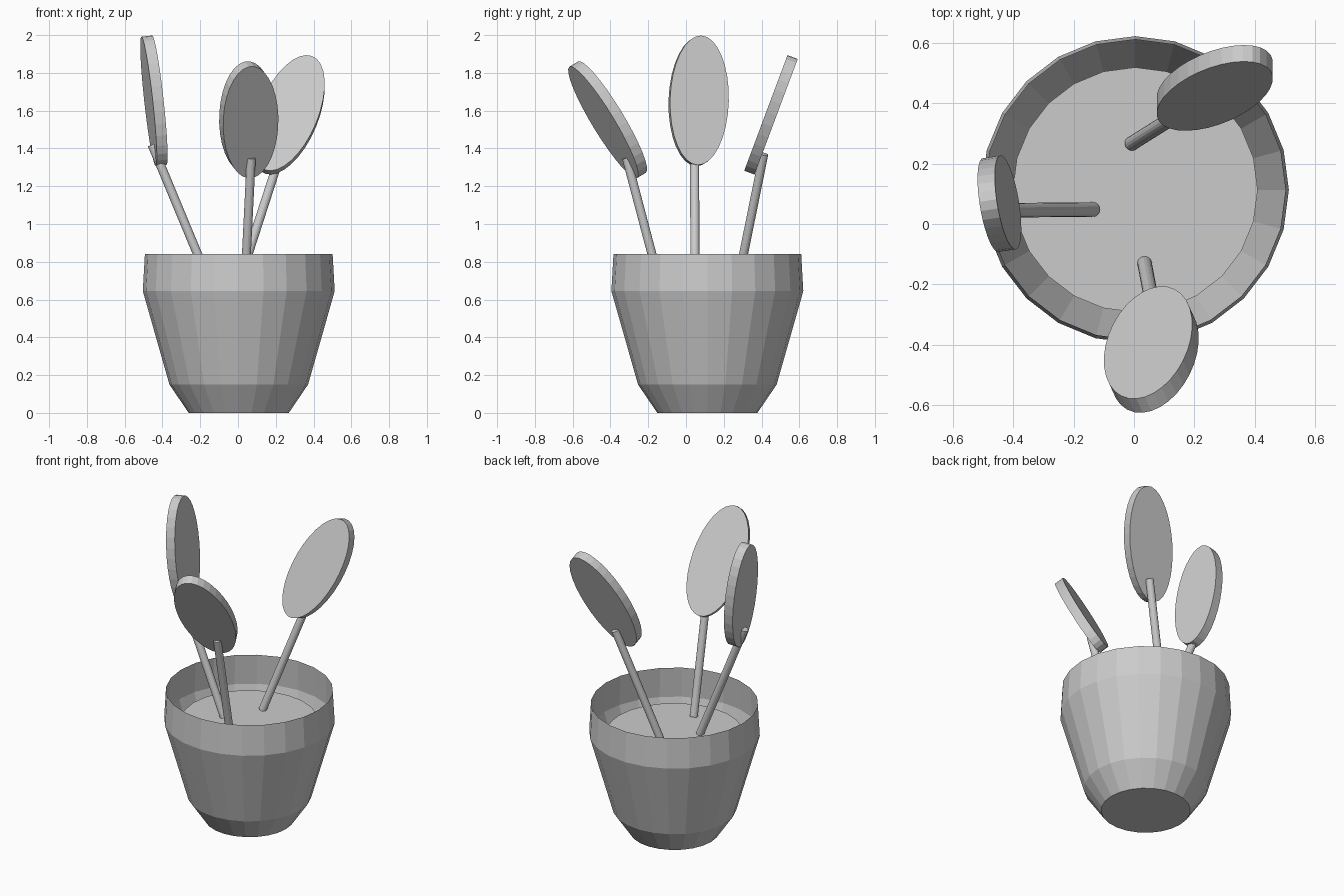
import bpy, bmesh, math
from mathutils import Matrix, Vector

cube = bpy.data.objects.get("Cube")
if cube:
    bpy.data.objects.remove(cube, do_unlink=True)

SIDES = 24
POT_CENTRE = Vector((0.004, 0.113, 0))
SOIL_Z = 0.65

# One plain grey for the whole model
grey = bpy.data.materials.new("plain_grey")
grey.use_nodes = True
grey.diffuse_color = (0.6, 0.6, 0.6, 1)
grey.node_tree.nodes["Principled BSDF"].inputs["Base Color"].default_value = grey.diffuse_color


def finish(name, bm):
    mesh = bpy.data.meshes.new(name)
    bm.to_mesh(mesh)
    bm.free()
    mesh.materials.append(grey)
    obj = bpy.data.objects.new(name, mesh)
    bpy.context.collection.objects.link(obj)
    return obj


def ring(bm, radius, z):
    angles = [math.tau * i / SIDES for i in range(SIDES)]
    return [bm.verts.new(POT_CENTRE + Vector((radius * math.cos(a), radius * math.sin(a), z)))
            for a in angles]


# Pot: thin open shell with a closed base
bm = bmesh.new()
profile = [(0.265, 0), (0.367, 0.15), (0.508, 0.645), (0.497, 0.84)]
rings = [ring(bm, r, z) for r, z in profile]
bm.faces.new(rings[0][::-1])
for low, high in zip(rings, rings[1:]):
    for i in range(SIDES):
        j = (i + 1) % SIDES
        bm.faces.new((low[i], low[j], high[j], high[i]))
finish("pot", bm)

# Soil: flat disc inside the pot
bm = bmesh.new()
bm.faces.new(ring(bm, 0.405, SOIL_Z))
finish("soil", bm)


def stem(name, base, tip, radius=0.024):
    base, tip = Vector(base), Vector(tip)
    axis = tip - base
    bm = bmesh.new()
    place = Matrix.Translation((base + tip) / 2) @ axis.to_track_quat("Z", "Y").to_matrix().to_4x4()
    bmesh.ops.create_cone(bm, cap_ends=True, segments=16, radius1=radius, radius2=radius,
                          depth=axis.length, matrix=place)
    finish(name, bm)


def leaf(name, centre, long_axis, wide_axis, thickness=0.058):
    # Oval disc spanned by its long and wide directions
    u = Vector(long_axis).normalized()
    w = Vector(wide_axis)
    w = (w - u * w.dot(u)).normalized()
    turn = Matrix((w, u, w.cross(u))).transposed().to_4x4()
    size = Matrix.Diagonal((0.157, 0.345, thickness, 1))
    bm = bmesh.new()
    bmesh.ops.create_cone(bm, cap_ends=True, segments=32, radius1=1, radius2=1, depth=1,
                          matrix=Matrix.Translation(centre) @ turn @ size)
    finish(name, bm)


# Three stems, each carrying one leaf
stem("right_stem", (-0.135, 0.048, SOIL_Z), (-0.455, 0.045, 1.42))
leaf("right_leaf", (-0.445, 0.067, 1.652), (-0.11, 0.03, 0.99), (0.14, -0.99, 0.045))

stem("front_stem", (0.035, -0.13, SOIL_Z), (0.07, -0.315, 1.35))
leaf("front_leaf", (0.057, -0.415, 1.552), (-0.03, -0.52, 0.85), (0.93, 0.3, 0.217))

stem("back_stem", (-0.008, 0.266, SOIL_Z), (0.225, 0.412, 1.37))
leaf("back_leaf", (0.267, 0.45, 1.578), (0.36, 0.327, 0.874), (0.933, -0.126, -0.337))
